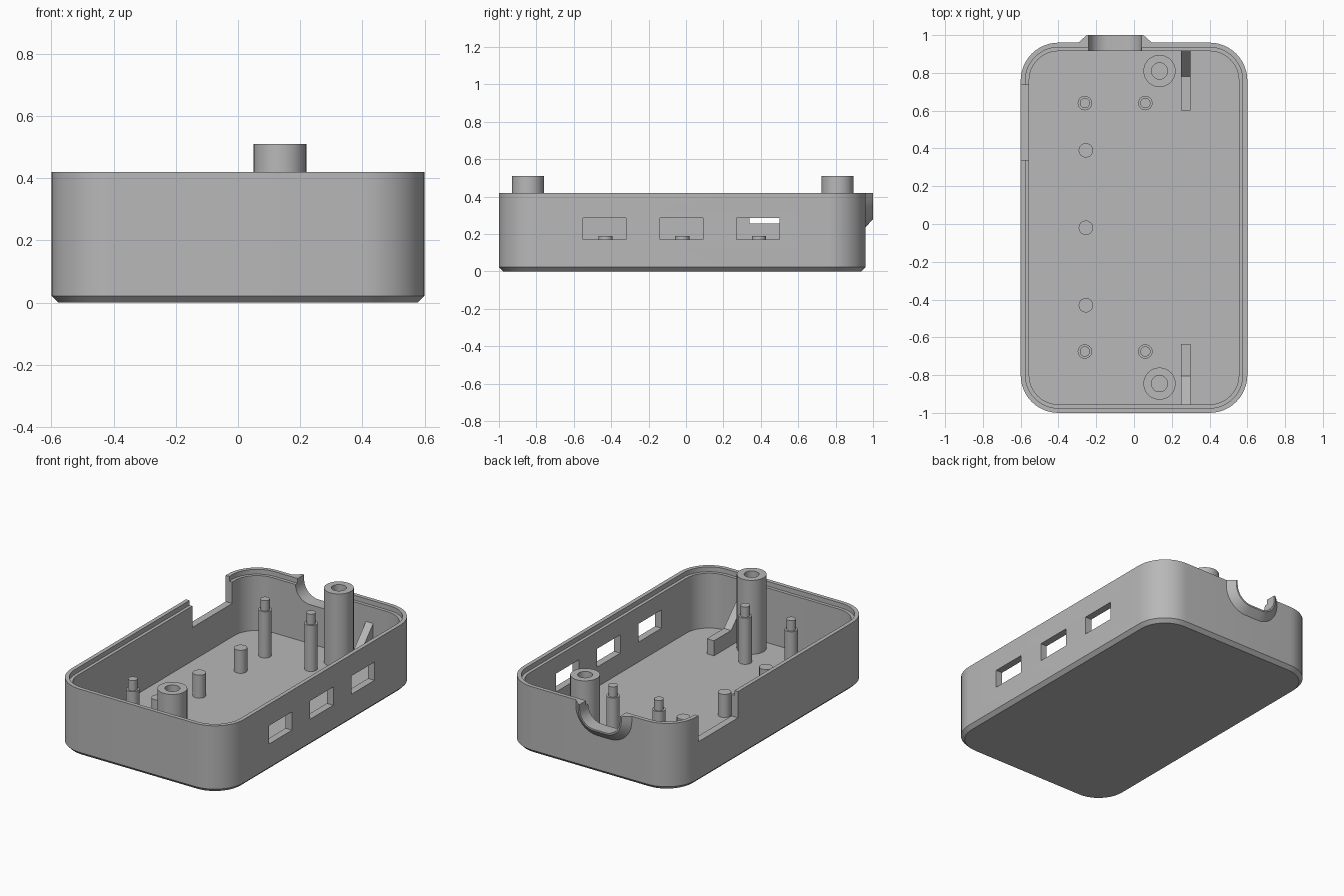
import bpy, bmesh, math
from mathutils import Vector

old = bpy.data.objects.get("Cube")
if old:
    bpy.data.objects.remove(old, do_unlink=True)

grey = bpy.data.materials.new("plain_grey")
grey.use_nodes = True
colour = (0.48, 0.48, 0.48, 1)
grey.diffuse_color = colour
grey.node_tree.nodes["Principled BSDF"].inputs["Base Color"].default_value = colour

FLOOR, RIM = 0.045, 0.42
WALL, BACK = 0.045, 0.96


def loft(name, rings):
    """Skin a stack of equal-length rings and cap both ends."""
    bm = bmesh.new()
    loops = [[bm.verts.new(p) for p in ring] for ring in rings]
    n = len(loops[0])
    for a, b in zip(loops, loops[1:]):
        for i in range(n):
            j = (i + 1) % n
            bm.faces.new((a[i], a[j], b[j], b[i]))
    bm.faces.new(loops[0][::-1])
    bm.faces.new(loops[-1])
    bmesh.ops.recalc_face_normals(bm, faces=bm.faces)
    mesh = bpy.data.meshes.new(name)
    bm.to_mesh(mesh)
    bm.free()
    mesh.materials.append(grey)
    ob = bpy.data.objects.new(name, mesh)
    bpy.context.collection.objects.link(ob)
    return ob


def smooth(ob):
    bpy.ops.object.select_all(action="DESELECT")
    ob.select_set(True)
    bpy.context.view_layer.objects.active = ob
    bpy.ops.object.shade_smooth_by_angle(angle=math.radians(30))


def box(name, lo, hi):
    corners = [(lo[0], lo[1]), (hi[0], lo[1]), (hi[0], hi[1]), (lo[0], hi[1])]
    return loft(name, [[(x, y, z) for x, y in corners] for z in (lo[2], hi[2])])


def cut(ob, cutters):
    for c in cutters:
        bpy.context.view_layer.objects.active = ob
        mod = ob.modifiers.new("cut", "BOOLEAN")
        mod.operation, mod.solver, mod.object = "DIFFERENCE", "EXACT", c
        bpy.ops.object.modifier_apply(modifier=mod.name)


def tray_ring(inset, z, steps=12):
    """Rounded rectangle of the case outline, moved inward."""
    r = 0.2 - inset
    pts = []
    for k, (sx, y) in enumerate([(1, BACK - 0.2), (-1, BACK - 0.2), (-1, -0.8), (1, -0.8)]):
        for s in range(steps + 1):
            a = math.pi / 2 * (k + s / steps)
            pts.append(Vector((0.4 * sx + r * math.cos(a), y + r * math.sin(a), z)))
    return pts


def slot_ring(half, depth, r, y, top=RIM, steps=10):
    """U-shaped cable slot outline, open edge at the top."""
    cx, zc = -0.1, RIM - depth + r
    pts = [(cx - half, y, top)]
    for side, start in ((-1, math.pi), (1, 1.5 * math.pi)):
        for s in range(steps + 1):
            a = start + math.pi / 2 * s / steps
            pts.append((cx + side * (half - r) + r * math.cos(a), y, zc + r * math.sin(a)))
    return pts + [(cx + half, y, top)]


def lathe(name, x, y, profile, sides=32):
    rings = [[(x + r * math.cos(i * math.tau / sides), y + r * math.sin(i * math.tau / sides), z)
              for i in range(sides)] for r, z in profile]
    smooth(loft(name, rings))


# Open tray with chamfered base and stepped rim
tray = loft("case_tray", [tray_ring(i, z) for i, z in (
    (0.022, 0), (0, 0.022), (0, RIM), (0.025, RIM),
    (0.025, RIM - 0.03), (WALL, RIM - 0.03), (WALL, FLOOR))])

# Tapered collar around the cable slot
collar = loft("cable_collar", [slot_ring(0.195, 0.185, 0.15, BACK - 0.01),
                               slot_ring(0.195, 0.185, 0.15, BACK),
                               slot_ring(0.15, 0.14, 0.11, 1.0)])

# Openings: cable slot, three side windows, side notch
slot = loft("slot_cutter", [slot_ring(0.14, 0.13, 0.1, y, 0.6) for y in (0.85, 1.1)])
notch = box("notch_cutter", (-0.7, 0.34, 0.255), (-0.5, 0.735, 0.6))
windows = [box("window_cutter", (0.5, y, 0.17), (0.7, y + 0.23, 0.285))
           for y in (-0.55, -0.14, 0.27)]
cut(tray, [slot, notch] + windows)
cut(collar, [slot])
for c in [slot, notch] + windows:
    bpy.data.objects.remove(c, do_unlink=True)
smooth(tray)
smooth(collar)

# Tall hollow screw posts
for label, y in (("back", 0.81), ("front", -0.845)):
    lathe(label + "_screw_post", 0.135, y,
          [(0.085, FLOOR - 0.01), (0.085, 0.51), (0.043, 0.51), (0.043, 0.1)])

# Stepped locating pins
for label, y in (("back", 0.64), ("front", -0.675)):
    for side, x in (("right", -0.26), ("left", 0.06)):
        lathe(f"{label}_{side}_pin", x, y,
              [(0.038, FLOOR - 0.01), (0.038, 0.335), (0.027, 0.335), (0.027, 0.4)])

# Short support pegs
for label, y in (("back", 0.39), ("middle", -0.02), ("front", -0.43)):
    lathe(label + "_peg", -0.255, y, [(0.038, FLOOR - 0.01), (0.038, 0.19)])

# Gusset ribs: low bar rising to the end wall
for label, tip, bend, wall in (("back", 0.6, 0.78, 0.925), ("front", -0.635, -0.805, -0.965)):
    side = [(tip, FLOOR - 0.01), (wall, FLOOR - 0.01), (wall, 0.3), (bend, 0.14), (tip, 0.14)]
    loft(label + "_rib", [[(x, y, z) for y, z in side] for x in (0.25, 0.3)])
